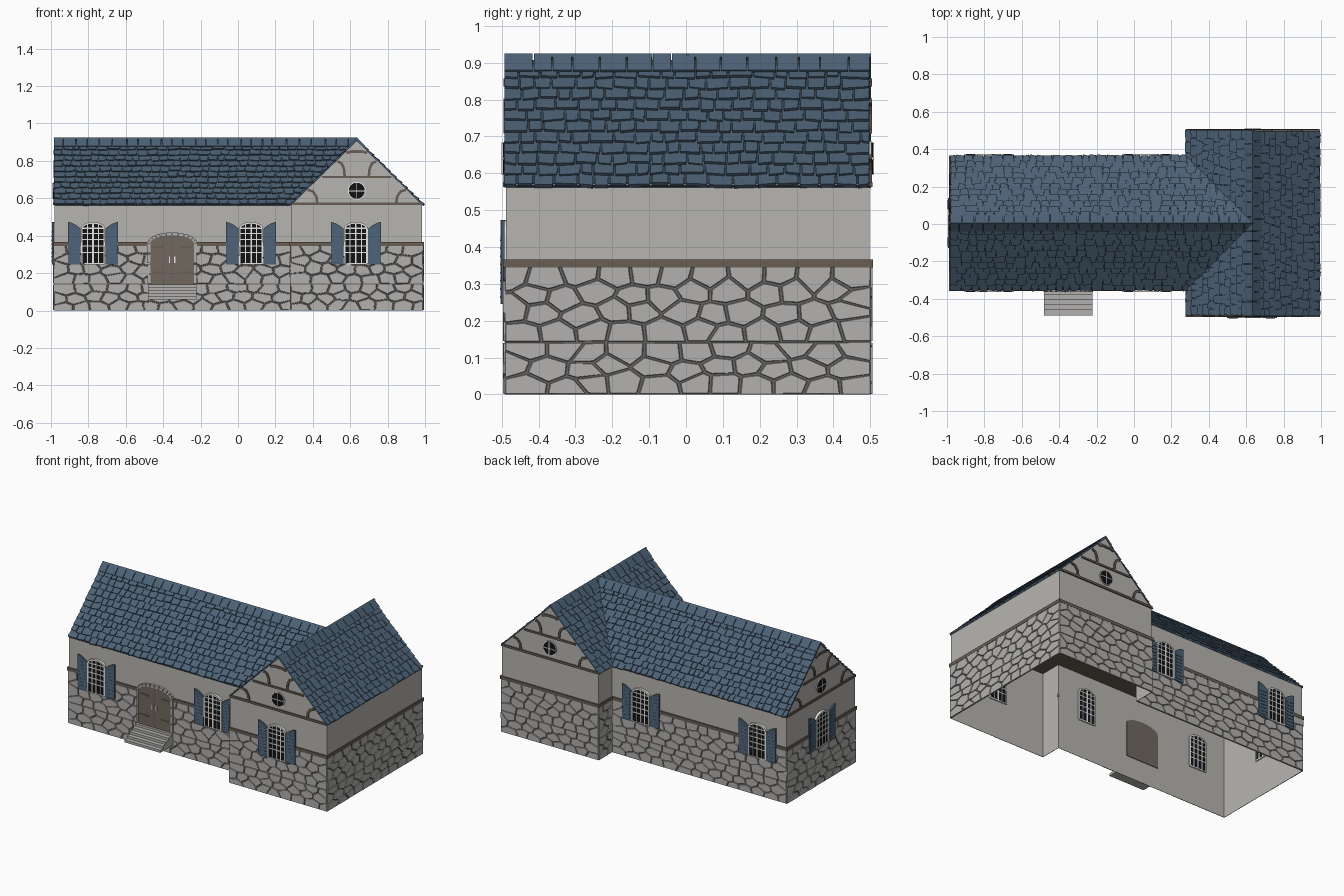
import bpy, bmesh, math, random
from mathutils import Vector as V

if "Cube" in bpy.data.objects:
    bpy.data.objects.remove(bpy.data.objects["Cube"])

random.seed(4)
R = random.uniform
UP = V((0, 0, 1))


def material(name, col):
    m = bpy.data.materials.new(name)
    m.diffuse_color = (*col, 1)
    m.use_nodes = True
    m.node_tree.nodes["Principled BSDF"].inputs["Base Color"].default_value = m.diffuse_color
    return m


PLASTER = material("plaster", (0.47, 0.46, 0.44))
STONE = material("stone", (0.45, 0.44, 0.425))
MORTAR = material("mortar", (0.135, 0.13, 0.122))
TIMBER = material("timber", (0.14, 0.114, 0.09))
DOOR = material("door_wood", (0.165, 0.138, 0.115))
BLUE = material("slate_blue", (0.072, 0.12, 0.178))
GAP = material("slate_gap", (0.03, 0.045, 0.065))
GLASS = material("dark_glass", (0.006, 0.006, 0.007))
WHITE = material("white_paint", (0.8, 0.8, 0.79))

parts = {}


def part(name, mat):
    if name not in parts:
        parts[name] = (bmesh.new(), mat)
    return parts[name][0]


class Frame:
    """Flat working plane: u along it, v up it, d outward."""
    def __init__(self, o, t, v=UP):
        self.o, self.t, self.v = V(o), V(t).normalized(), V(v).normalized()
        self.n = self.t.cross(self.v)

    def at(self, u, v, d=0):
        w = v if self.v != UP else v - self.o.z
        return self.o + self.t * u + self.v * w + self.n * d


def pull(pts, g):
    c = sum((V(p) for p in pts), V((0, 0))) / len(pts)
    return [V(p) + (c - V(p)) * min(0.5, g / max((c - V(p)).length, 1e-6)) for p in pts]


def plate(bm, f, pts, d0, d1, shrink=0, tilt=0):
    """Extrude outline pts from depth d0 to d1; top may shrink or tilt."""
    low = min(p[1] for p in pts)
    a = [bm.verts.new(f.at(p[0], p[1], d0)) for p in pts]
    b = [bm.verts.new(f.at(p[0], p[1], d1 - tilt * (p[1] - low))) for p in (pull(pts, shrink) if shrink else pts)]
    bm.faces.new(a[::-1])
    bm.faces.new(b)
    for i in range(len(pts)):
        j = (i + 1) % len(pts)
        bm.faces.new((a[i], a[j], b[j], b[i]))


def rect(u0, v0, u1, v1):
    return [(u0, v0), (u1, v0), (u1, v1), (u0, v1)]


def strip(bm, f, path, w, d0, d1):
    """Flat band of width w along a path."""
    left, right = [], []
    for i, p in enumerate(path):
        a, b = V(path[max(i - 1, 0)]), V(path[min(i + 1, len(path) - 1)])
        t = (b - a).normalized()
        n = V((-t.y, t.x)) * w / 2
        left.append(V(p) + n)
        right.append(V(p) - n)
    plate(bm, f, right + left[::-1], d0, d1)


def arch(c, hw, z0, z1, rise, n=10):
    a = [(c + hw * math.cos(math.pi * i / n), z1 + rise * math.sin(math.pi * i / n)) for i in range(n + 1)]
    return [(c - hw, z0), (c + hw, z0)] + a


def clip(poly, m, n):
    out = []
    for i, p in enumerate(poly):
        q = poly[(i + 1) % len(poly)]
        a, b = (p - m).dot(n), (q - m).dot(n)
        if a <= 0:
            out.append(p)
        if a * b < 0:
            out.append(p + (q - p) * (a / (a - b)))
    return out


def stones(f, u0, u1, z0, z1, w, rows):
    """Irregular flattened stones: cells around jittered seeds."""
    cols, h = max(1, round((u1 - u0) / w)), (z1 - z0) / rows
    w = (u1 - u0) / cols
    k = (0.85 * w / h) ** 2
    seeds = [V((u0 + (i + 0.5 + 0.24 * (-1) ** r + R(-.23, .23)) * w, z0 + (r + 0.5 + R(-.27, .27)) * h))
             for r in range(rows) for i in range(cols)]
    for s in seeds:
        poly = [V(p) for p in rect(u0, z0, u1, z1)]
        for q in seeds:
            if q is not s and (q - s).length < 3.2 * w:
                poly = clip(poly, (s + q) / 2, V((q.x - s.x, (q.y - s.y) * k)))
        if len(poly) > 2:
            plate(part("wall_stones", STONE), f, pull(poly, 0.0036), 0.002, R(0.006, 0.0085), 0.0025)


# Wall shell: cross-shaped outline, open below, timber ceiling
OUT = [(-.98, -.348), (.285, -.348), (.285, -.488), (.985, -.488),
       (.985, .498), (.285, .498), (.285, .358), (-.98, .358)]
bm = part("plaster_walls", PLASTER)
lo = [bm.verts.new((*p, 0)) for p in OUT]
hi = [bm.verts.new((*p, .572)) for p in OUT]
frames = []
for i in range(8):
    j = (i + 1) % 8
    bm.faces.new((lo[i], lo[j], hi[j], hi[i]))
    d = V(OUT[j]) - V(OUT[i])
    f = Frame((*OUT[i], 0), (*d, 0))
    frames.append(f)
    # Stone facing in two courses with timber band above
    a, b = (0 if i in (1, 6) else -.006), d.length + (0 if j in (1, 6) else .006)
    plate(part("mortar_backing", MORTAR), f, rect(max(a, -.003), 0, b - .003, .35), .0015, .003)
    stones(f, a, b, 0, .142, .092, 3)
    stones(f, a, b, .142, .35, .092, 4)
    plate(part("timber_band", TIMBER), f, rect(a - .002 * (a < 0), .345, b + .002, .366), .0015, .009)
bm = part("ceiling", TIMBER)
bm.faces.new([bm.verts.new((*p, .56)) for p in OUT[::-1]])
FRONT, WING_FRONT, WING_BACK, BACK, LEFT = frames[0], frames[2], frames[4], frames[6], frames[7]


# Arched windows with glazing bars and open shutters
def window(f, c):
    shape = arch(c, .06, .25, .437, .032)
    plate(part("window_glass", GLASS), f, shape, -.004, .011)
    bars = part("window_bars", WHITE)
    strip(bars, f, shape[1:] + [shape[0], shape[1]], .009, -.007, .015)
    for k in (-.03, 0, .03):
        strip(bars, f, [(c + k, .25), (c + k, .466 - abs(k) * .2)], .009 if k == 0 else .0055, -.006, .014)
    for z in (.31, .345, .38, .412, .44):
        strip(bars, f, [(c - .06, z), (c + .06, z)], .0065, -.006, .0135)
    for s in (-1, 1):
        sh = part("shutters", BLUE)
        pts = [(c + s * u, z) for u, z in ((.066, .247), (.134, .247), (.134, .474), (.112, .468), (.088, .455), (.066, .438))]
        plate(sh, f, pts[::s], .004, .014)
        for k in range(8):
            z = .262 + k * .022
            plate(sh, f, rect(c + s * .1 - .024, z, c + s * .1 + .024, z + .016), .014, .0165, tilt=.1)


for f, c in ((FRONT, .205), (FRONT, 1.05), (BACK, 1.06), (BACK, .215), (WING_FRONT, .345), (LEFT, .353)):
    window(f, c)

# Double door with stone surround
c = .628
plate(part("door", DOOR), FRONT, arch(c, .118, .14, .36, .043), -.004, .012)
for s in (-1, 1):
    plate(part("door_handles", WHITE), FRONT, rect(c + s * .014 - .003, .255, c + s * .014 + .003, .29), .012, .018)
    for z in (.2, .335):
        plate(part("door_hinges", TIMBER), FRONT, rect(c + s * .075 - .03, z, c + s * .075 + .03, z + .008), .012, .015)
strip(part("door_hinges", TIMBER), FRONT, [(c, .14), (c, .402)], .004, .012, .0135)
path = [(c + .125, .14 + .055 * k) for k in range(4)] + arch(c, .125, 0, .36, .05, 12)[2:]
path += [(c - .125, .14 + .055 * k) for k in (3, 2, 1, 0)]
for p, q in zip(path, path[1:]):
    p, q = V(p), V(q)
    strip(part("door_surround", STONE), FRONT, [p.lerp(q, .06), p.lerp(q, .94)], .016, 0, .016)

# Entrance steps
bm = part("steps", STONE)
for k in range(5):
    plate(bm, FRONT, rect(c - .13, .06, c + .13, .14 - k * .016), .001, .028 * (k + 1))


# Attic gables with timber framing and round window
def gable(f, c, hw, depth):
    plate(part("gable_walls", PLASTER), f, [(c - hw, .563), (c + hw, .563), (c, .905)], -depth, 0)
    tb = part("gable_timbers", TIMBER)
    strip(tb, f, [(c - hw, .57), (c + hw, .57)], .014, 0, .008)
    strip(tb, f, [(c - .185, .714), (c + .185, .714)], .012, 0, .007)
    strip(tb, f, [(c - .055, .842), (c - .03, .85), (c + .03, .85), (c + .055, .842)], .014, 0, .007)
    for s in (-1, 1):
        for arc in (((.263, .645), (.235, .637), (.216, .61), (.211, .572)),
                    ((.103, .797), (.082, .787), (.069, .76), (.064, .714))):
            strip(tb, f, [(c + s * u, z) for u, z in arc], .014, 0, .007)
    ring = [(c + math.cos(k * math.pi / 10), math.sin(k * math.pi / 10)) for k in range(20)]
    for name, mat, r, d in (("round_window_rim", WHITE, .048, .006), ("round_window_glass", GLASS, .043, .009)):
        plate(part(name, mat), f, [(c + (u - c) * r, .64 + z * r) for u, z in ring], 0, d)
    for a, b in (((-.043, 0), (.043, 0)), ((0, -.043), (0, .043))):
        strip(part("window_bars", WHITE), f, [(c + a[0], .64 + a[1]), (c + b[0], .64 + b[1])], .005, 0, .012)


gable(WING_FRONT, .35, .35, .986)
gable(WING_BACK, .35, .35, .01)
gable(LEFT, .353, .353, 1.615)


# Roof slopes covered in overlapping slates
def buried(p):
    main = .905 - .97 * abs(p.y - .005) if p.x < .635 else 0
    cross = .905 - .977 * abs(p.x - .635) if p.x > .28 else 0
    return p.z < max(main, cross) - .035


def slope(o, t, half, length):
    t = V(t)
    rise = .905 - o[2]
    f = Frame(o, t, UP.cross(t) * half + UP * rise)
    S = math.hypot(half, rise)
    plate(part("roof_base", GAP), f, rect(0, -.002, length, S), 0, .004)
    rows = 11
    e = (S - .03) / rows
    for r in range(rows + 1):
        ridge = r == rows
        u, v = -.004, r * e
        while u < length:
            w = R(.05, .08) if ridge else R(.033, .068)
            u1 = min(u + w, length + .004)
            if length - u1 < .02:
                u1 = length + .004
            if not buried(f.at(u / 2 + u1 / 2, v + e / 2)):
                a, b = v + R(-.007, .004), v + R(-.007, .004)
                if ridge:
                    pts = [(u, S - .05), (u1 - .004, S - .05), (u1 - .004, S + .014), (u, S + .014)]
                    plate(part("ridge_caps", BLUE), f, pts, .002, .014)
                else:
                    pts = [(u, a), (u1 - .006, b), (u1 - .005, v + e + .008), (u, v + e + .008)]
                    plate(part("roof_slates", BLUE), f, pts, .001, R(.0115, .0145), tilt=.17)
            u = u1


slope((-.98, -.348, .563), (1, 0, 0), .353, 1.615)
slope((.635, .358, .563), (-1, 0, 0), .353, 1.615)
slope((.985, -.488, .563), (0, 1, 0), .35, .986)
slope((.285, .498, .563), (0, -1, 0), .35, .986)

# Turn the collected parts into objects
for name, (bm, mat) in parts.items():
    if name not in ("plaster_walls", "ceiling"):
        bmesh.ops.recalc_face_normals(bm, faces=bm.faces)
    me = bpy.data.meshes.new(name)
    bm.to_mesh(me)
    bm.free()
    me.materials.append(mat)
    bpy.context.collection.objects.link(bpy.data.objects.new(name, me))
